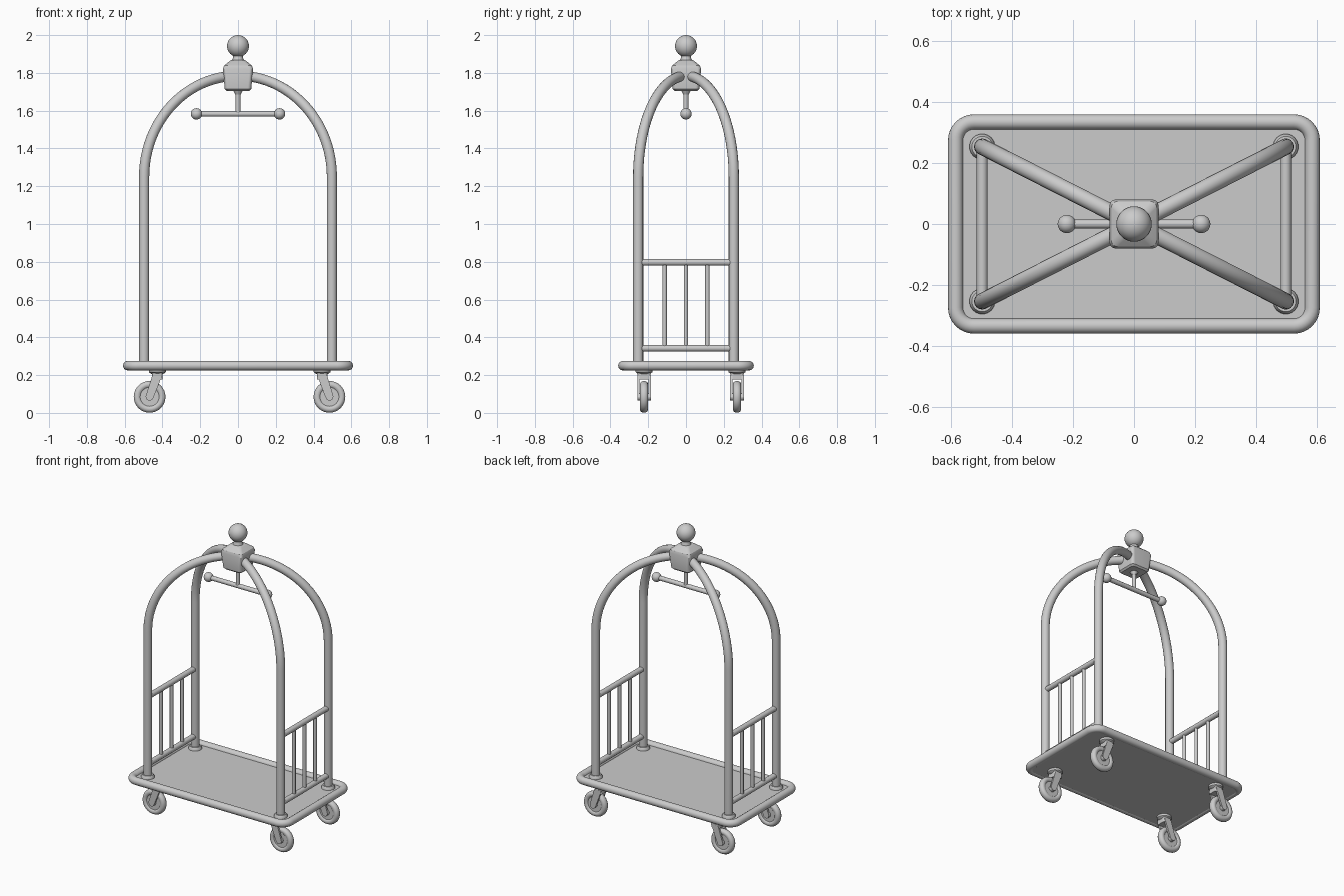
import bpy, bmesh
from math import sin, cos, pi, radians
from mathutils import Vector, Matrix

if "Cube" in bpy.data.objects:
    bpy.data.objects.remove(bpy.data.objects["Cube"])


def finish(name, bm, angle=40):
    bmesh.ops.recalc_face_normals(bm, faces=bm.faces)
    me = bpy.data.meshes.new(name)
    bm.to_mesh(me)
    bm.free()
    ob = bpy.data.objects.new(name, me)
    bpy.context.collection.objects.link(ob)
    smooth(ob, angle)
    return ob


def smooth(ob, angle=40):
    bpy.ops.object.select_all(action='DESELECT')
    ob.select_set(True)
    bpy.context.view_layer.objects.active = ob
    bpy.ops.object.shade_smooth_by_angle(angle=radians(angle))


def tube(name, pts, r, cyclic=False, sides=4):
    """Round tube along a list of points."""
    cu = bpy.data.curves.new(name, 'CURVE')
    cu.dimensions = '3D'
    cu.bevel_depth = r
    cu.bevel_resolution = sides
    cu.use_fill_caps = True
    sp = cu.splines.new('POLY')
    sp.points.add(len(pts) - 1)
    for p, co in zip(sp.points, pts):
        p.co = (*co, 1)
    sp.use_cyclic_u = cyclic
    ob = bpy.data.objects.new(name, cu)
    bpy.context.collection.objects.link(ob)
    bpy.ops.object.select_all(action='DESELECT')
    ob.select_set(True)
    bpy.context.view_layer.objects.active = ob
    bpy.ops.object.convert(target='MESH')
    smooth(bpy.context.view_layer.objects.active)


def lathe(name, profile, loc, rot=None, n=32):
    """Spin (radius, height) pairs around z, then rotate and place."""
    bm = bmesh.new()
    vs = [bm.verts.new((r, 0, z)) for r, z in profile]
    es = [bm.edges.new(e) for e in zip(vs, vs[1:])]
    bmesh.ops.spin(bm, geom=vs + es, axis=(0, 0, 1), cent=(0, 0, 0), angle=2 * pi, steps=n)
    bmesh.ops.remove_doubles(bm, verts=bm.verts, dist=1e-5)
    bm.transform(Matrix.Translation(loc) @ (rot or Matrix()).to_4x4())
    return finish(name, bm)


def ball(name, loc, r):
    prof = [(r * sin(pi * i / 16), -r * cos(pi * i / 16)) for i in range(17)]
    lathe(name, prof, loc)


def round_rect(hx, hy, r, z, n=8):
    return [(sx * (hx - r) + r * cos(a0 + pi / 2 * i / n),
             sy * (hy - r) + r * sin(a0 + pi / 2 * i / n), z)
            for sx, sy, a0 in ((1, 1, 0), (-1, 1, pi / 2), (-1, -1, pi), (1, -1, 1.5 * pi))
            for i in range(n + 1)]


def loft(name, sections):
    """Closed solid through stacked outlines."""
    bm = bmesh.new()
    rings = [[bm.verts.new(p) for p in s] for s in sections]
    for a, b in zip(rings, rings[1:]):
        for i in range(len(a)):
            j = (i + 1) % len(a)
            bm.faces.new((a[i], a[j], b[j], b[i]))
    bm.faces.new(rings[0])
    bm.faces.new(rings[-1])
    return finish(name, bm, 30)


# Deck with rounded bumper rim
loft("deck", [round_rect(0.585, 0.335, 0.06, z) for z in (0.23, 0.255)])
tube("bumper_rim", round_rect(0.584, 0.334, 0.06, 0.25), 0.025, cyclic=True, sides=6)

# Two crossing diagonal arches, with foot collars
PX, PY, R = 0.497, 0.253, 0.027
for label, s in (("a", 1), ("b", -1)):
    arc = [(-cos(pi * i / 48), 1.25 + 0.535 * sin(pi * i / 48)) for i in range(49)]
    path = [(-1, 0.24)] + arc + [(1, 0.24)]
    tube(f"arch_{label}", [(PX * t, s * PY * t, z) for t, z in path], R, sides=6)
for sx in (-1, 1):
    for sy in (-1, 1):
        lathe("foot_collar", [(0, 0.25), (0.042, 0.25), (0.042, 0.262), (0.034, 0.275), (0, 0.275)],
              (sx * PX, sy * PY, 0))

# End railings
for sx in (-1, 1):
    x = sx * PX
    for label, z in (("top", 0.797), ("bottom", 0.342)):
        tube(f"rail_{label}", [(x, -PY, z), (x, PY, z)], 0.018)
    for y in (-0.113, 0, 0.113):
        tube("rail_spindle", [(x, y, 0.342), (x, y, 0.797)], 0.0115)

# Crown block, neck and ball
loft("crown_block", [round_rect(h, h, 0.02, z) for h, z in
     ((0.06, 1.704), (0.07, 1.714), (0.08, 1.82), (0.074, 1.838), (0.045, 1.862), (0.035, 1.868))])
lathe("crown_neck", [(0, 1.86), (0.036, 1.86), (0.026, 1.88), (0.026, 1.91), (0, 1.91)], (0, 0, 0))
ball("crown_ball", (0, 0, 1.942), 0.058)

# Hanging bar
tube("hanger_stem", [(0, 0, 1.585), (0, 0, 1.72)], 0.013)
lathe("hanger_collar", [(0, 1.685), (0.014, 1.685), (0.024, 1.705), (0, 1.705)], (0, 0, 0))
tube("hanger_bar", [(-0.22, 0, 1.583), (0.22, 0, 1.583)], 0.015)
for sx in (-1, 1):
    ball("hanger_end", (sx * 0.22, 0, 1.583), 0.03)

# Swivel casters, trailing outwards
along_y = Matrix.Rotation(pi / 2, 3, 'X')
tyre = [(0.015, -0.014), (0.05, -0.014), (0.056, -0.02), (0.068, -0.022), (0.078, -0.017), (0.084, -0.006)]
tyre = [(0, -0.014)] + tyre + [(r, -h) for r, h in reversed(tyre)] + [(0, 0.014)]
for sx, px, wx in ((-1, -0.427, -0.468), (1, 0.445, 0.484)):
    for y in (-0.222, 0.27):
        lathe("caster_plate", [(0, 0.205), (0.03, 0.205), (0.045, 0.216), (0.045, 0.232), (0, 0.232)],
              (px, y, 0))
        lathe("caster_wheel", tyre, (wx, y, 0.085), along_y)
        lathe("caster_axle", [(0, -0.036), (0.02, -0.036), (0.02, 0.036), (0, 0.036)],
              (wx, y, 0.085), along_y)
        # fork: crown bridge and two slanted arms
        loft("fork_crown", [[(px + p[0], y + p[1], p[2]) for p in round_rect(0.028, 0.035, 0.012, z)]
                            for z in (0.176, 0.21)])
        for sy in (-1, 1):
            arm = [(px, 0.2, 0.026), (wx, 0.085, 0.022)]
            loft("fork_arm", [[(cx + dx, y + sy * 0.03 + dy, z)
                               for dx, dy in ((-w, -0.006), (w, -0.006), (w, 0.006), (-w, 0.006))]
                              for cx, z, w in arm])
